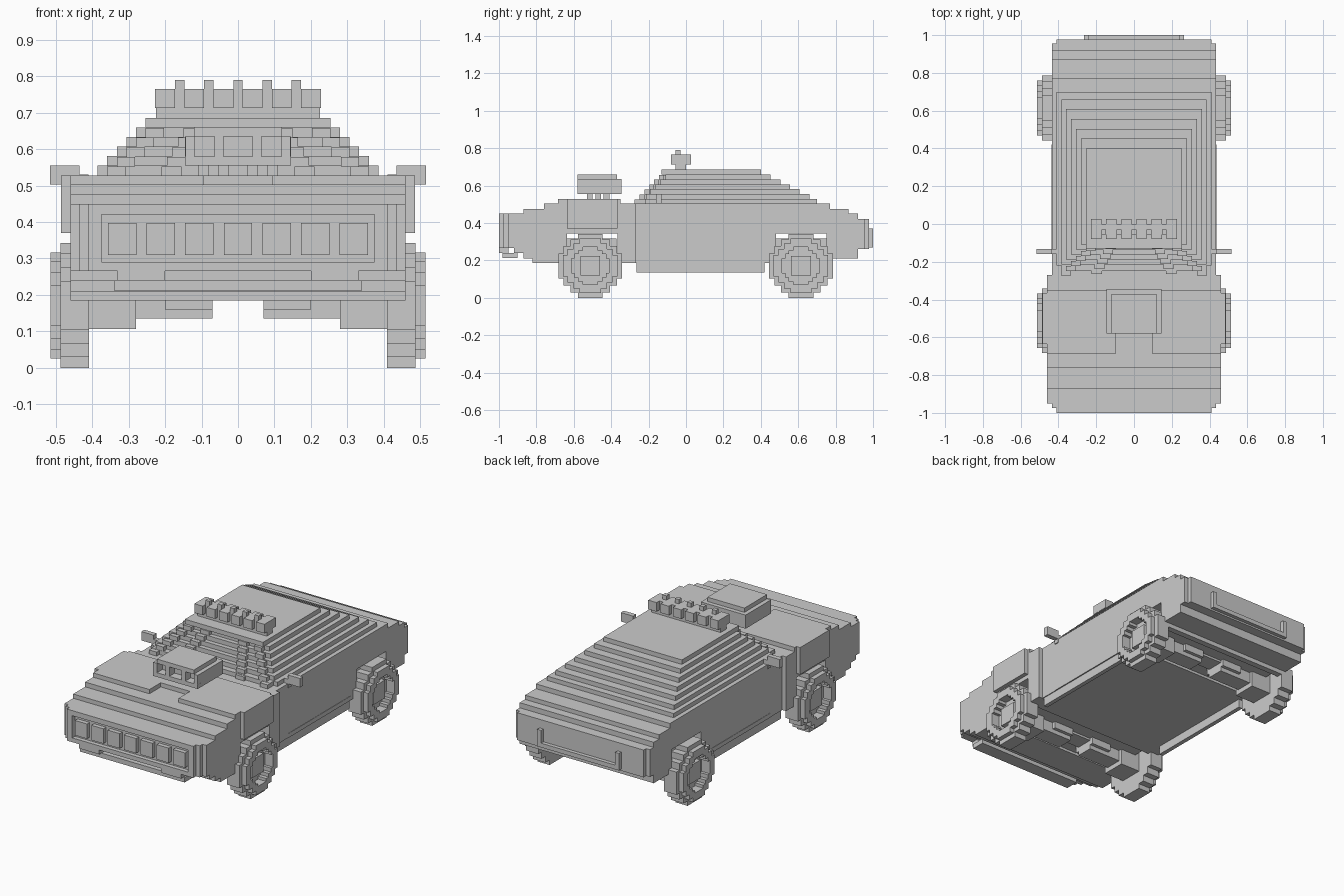
import bpy, bmesh

if "Cube" in bpy.data.objects:
    bpy.data.objects.remove(bpy.data.objects["Cube"])

V = 0.0263  # size of one block step


def finish(name, bm):
    bmesh.ops.recalc_face_normals(bm, faces=bm.faces)
    me = bpy.data.meshes.new(name)
    bm.to_mesh(me)
    bm.free()
    ob = bpy.data.objects.new(name, me)
    bpy.context.collection.objects.link(ob)
    return ob


def boxes(name, items, mirror=False):
    """Join of boxes given as (x0, x1, y0, y1, z0, z1)."""
    bm = bmesh.new()
    for b in items:
        for s in ((1, -1) if mirror else (1,)):
            vs = bmesh.ops.create_cube(bm, size=1)['verts']
            for v in vs:
                v.co = [(b[2*i] + b[2*i+1]) / 2 + v.co[i] * (b[2*i+1] - b[2*i]) for i in range(3)]
                v.co.x *= s
    return finish(name, bm)


def prism(name, profile, lo, hi, axis='x', mirror=False):
    """Profile extruded along x (points are y,z) or y (points are x,z)."""
    bm = bmesh.new()
    for s in ((1, -1) if mirror else (1,)):
        def put(t, p):
            x, y, z = (t, p[0], p[1]) if axis == 'x' else (p[0], t, p[1])
            return bm.verts.new((s * x, y, z))
        a = [put(lo, p) for p in profile]
        b = [put(hi, p) for p in profile]
        bm.faces.new(a)
        bm.faces.new(b)
        for i in range(len(a)):
            j = (i + 1) % len(a)
            bm.faces.new((a[i], a[j], b[j], b[i]))
    return finish(name, bm)


def stairs(pts):
    """Turn points into a stepped path: horizontal run first, then rise."""
    out = [pts[0]]
    for p in pts[1:]:
        q = (p[0], out[-1][1])
        out += [q, p] if q != p and q != out[-1] else [p]
    return out


# Front body with wheel well across the full width
well_f = [(-.365, .185), (-.365, .345), (-.635, .345), (-.635, .185)]
under_f = [(-.82, .185), (-.82, .21), (-.87, .21), (-.87, .24), (-.92, .24), (-.92, .265), (-.95, .265)]
hood = stairs([(-.95, .45), (-.87, .475), (-.76, .503)]) + [(-.27, .503), (-.27, .185)]
prism('front_body', well_f + under_f + hood, -.46, .46)
boxes('hood_plate', [(.095, .46, -.685, -.35, .503, .528), (-.46, -.095, -.685, -.35, .503, .528),
                     (-.095, .095, -.58, -.35, .503, .528)])
boxes('fender_panel', [(.46, .485, -.635, -.365, .37, .528)], True)

# Cabin and tail body with rear wheel well
tail = [(-.27, .185), (-.27, .503)] + stairs([(-.27, .503), (.77, .475), (.87, .45), (.92, .42), (.955, .39)])[1:]
tail += [(.955, .26), (.92, .26), (.92, .21), (.785, .21), (.785, .185), (.75, .185), (.75, .345),
         (.48, .345), (.48, .185)]
prism('cabin_body', tail, -.435, .435)
boxes('shoulder_deck', [(-.41, .41, -.22, .70, .503, .528)])
boxes('tail_panel', [(-.41, .41, .955, .978, .26, .42)])
boxes('tail_bracket', [(-.265, .265, .978, 1, .27, .295), (-.265, -.24, .978, 1, .295, .37),
                       (.24, .265, .978, 1, .295, .37)])
boxes('side_skirt', [(.405, .43, -.265, .42, .135, .20), (.43, .437, -.16, .42, .185, .21)], True)

# Nose with recessed lamp panel and guard
boxes('nose', [(-.435, .435, -.975, -.95, .265, .45)])
boxes('nose_frame', [(-.385, .385, -1, -.975, .42, .45), (-.385, .385, -1, -.975, .265, .29),
                     (-.41, -.375, -1, -.975, .265, .45), (.375, .41, -1, -.975, .265, .45)])
boxes('nose_lamp', [(c * .106 - .039, c * .106 + .039, -1, -.97, .31, .397) for c in range(-3, 4)])
guard = [(.385, .29), (.355, .29), (.355, .265), (.33, .265), (.33, .24), (.2, .24), (.2, .29)]
prism('nose_guard', guard, -1, -.95, 'y', True)
boxes('lower_lip', [(-.34, .34, -.98, -.9, .212, .24)])

# Stepped roof
roof = []
for i in range(6):
    hw, z = .385 - V * i, .528 + V * i
    y0 = -.215 + V * i if i < 5 else -.13
    roof.append((-hw, hw, y0, .66 - .052 * i, z, z + V))
boxes('stepped_roof', roof)

# Windscreen pillars and inner frame bars
pillars = []
for i in range(6):
    hw, z, y = .385 - V * i, .50 + V * i, -.275 + V * i
    pillars.append((hw - .05, hw, y, y + V, z, z + V))
    c = .205 - .015 * i
    pillars.append((c - .035, c + .02, y + .01, y + .01 + V, z, z + V))
boxes('windscreen_pillar', pillars, True)
boxes('windscreen_cowl', [(-.385, .385, -.25, -.215, .5, .528)])

# Hood intake with three openings
intake = [(-.145, .145, -.53, -.345, .58, .635), (-.145, .145, -.58, -.345, .555, .58),
          (-.12, .12, -.58, -.37, .635, .66)]
intake += [(x - .0125, x + .0125, -.58, -.53, .58, .635) for x in (-.132, -.052, .052, .132)]
boxes('hood_intake', intake)
boxes('intake_pipe', [(s * x - .014, s * x + .014, y, y + .03, .52, .56)
                      for s in (-1, 1) for x in (.04, .095) for y in (-.53, -.485, -.44)])

# Roof light bar
boxes('light_bar', [(-.225, .225, -.055, 0, .685, .72), (-.225, .225, -.03, 0, .71, .765)])
boxes('roof_lamp', [(c * .08 - .027, c * .08 + .027, -.08, .026, .712, .765)
                    for c in (-2.5, -1.5, -.5, .5, 1.5, 2.5)])
boxes('lamp_divider', [(c * .08 - .013, c * .08 + .013, -.055, -.029, .71, .79) for c in range(-2, 3)])

# Wing mirrors
boxes('wing_mirror', [(.435, .515, -.16, -.132, .503, .555), (.41, .44, -.16, -.132, .48, .53)], True)


def disc(cy, cz, r):
    """Stepped circle profile of radius r."""
    k = [(1, .39), (.83, .39), (.83, .62), (.62, .62), (.62, .83), (.39, .83), (.39, 1)]
    p = k + [(-a, b) for a, b in reversed(k)]
    p += [(-a, -b) for a, b in p]
    return [(cy + a * r, cz + b * r) for a, b in p]


def ring(name, outer, inner, x0, x1):
    bm = bmesh.new()
    for s in (1, -1):
        loops = [[bm.verts.new((s * x, *p)) for p in pr]
                 for pr, x in ((outer, x0), (outer, x1), (inner, x1), (inner, x0))]
        for a, b in zip(loops, loops[1:] + loops[:1]):
            for i in range(len(a)):
                j = (i + 1) % len(a)
                bm.faces.new((a[i], a[j], b[j], b[i]))
    return finish(name, bm)


# Wheels and axles
for pos, y in (('front', -.512), ('rear', .614)):
    z = .171
    prism(pos + '_tire', disc(y, z, .171), .408, .462, 'x', True)
    ring(pos + '_tire_shoulder', disc(y, z, .171), disc(y, z, .1), .462, .487)
    ring(pos + '_tire_face', disc(y, z, .145), disc(y, z, .1), .487, .514)
    boxes(pos + '_hub', [(.462, .487, y - .053, y + .053, z - .053, z + .053)], True)
    boxes(pos + '_axle', [(.28, .41, y - .07, y + .07, .107, .24), (.07, .28, y - .05, y + .05, .135, .21),
                          (0, .07, y - .05, y + .05, .187, .24), (.07, .2, y - .07, y + .07, .16, .26)], True)
    boxes(pos + '_axle_carrier', [(-.38, .38, y - .14, y + .14, .2, .318)])
